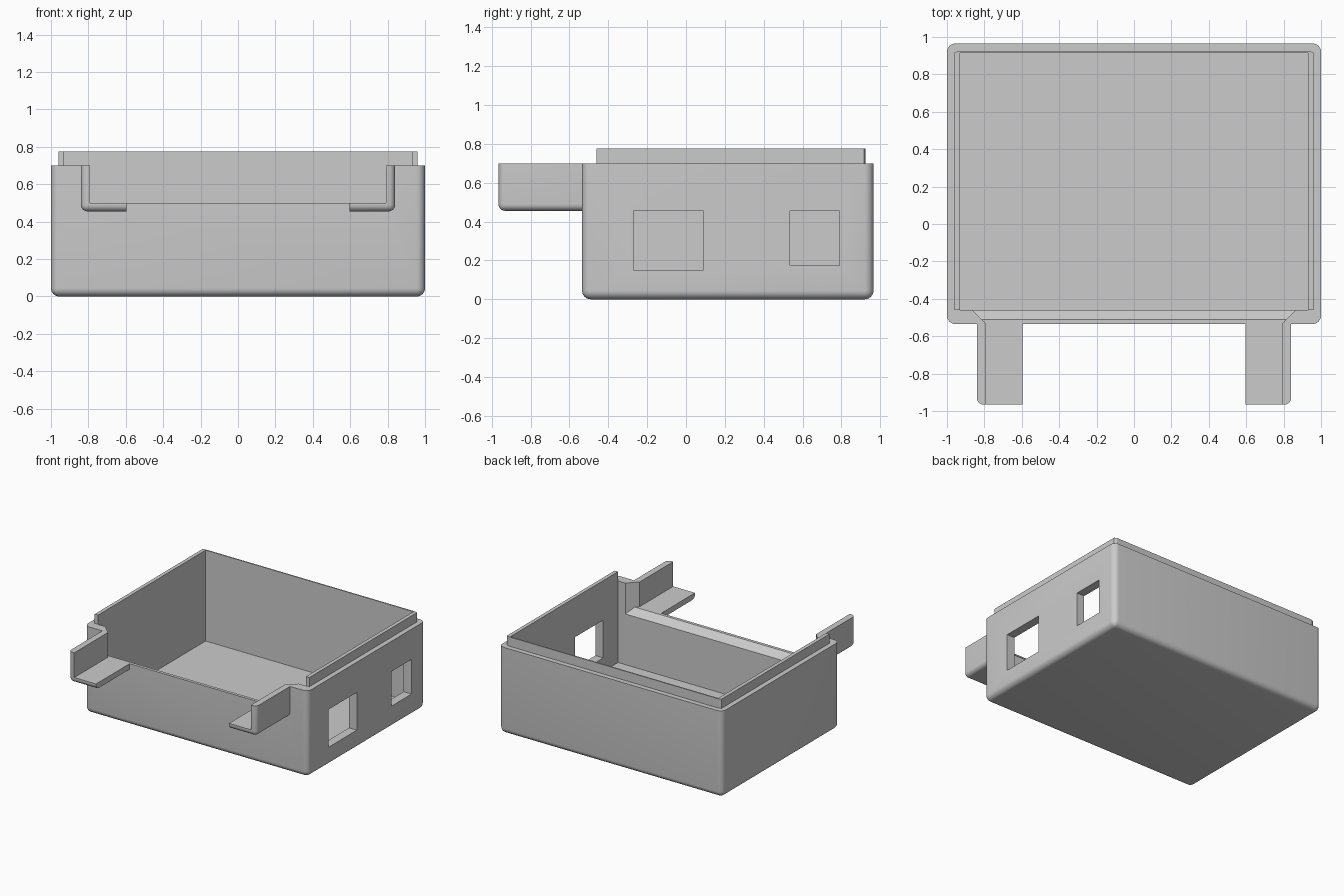
import bpy
import bmesh
import math

cube = bpy.data.objects.get("Cube")
if cube:
    bpy.data.objects.remove(cube, do_unlink=True)

grey = bpy.data.materials.new("light grey plastic")
grey.use_nodes = True
COLOUR = (0.6, 0.6, 0.6, 1)
grey.diffuse_color = COLOUR
grey.node_tree.nodes["Principled BSDF"].inputs["Base Color"].default_value = COLOUR


def finish(name, bm):
    bmesh.ops.recalc_face_normals(bm, faces=bm.faces)
    mesh = bpy.data.meshes.new(name)
    bm.to_mesh(mesh)
    bm.free()
    mesh.materials.append(grey)
    obj = bpy.data.objects.new(name, mesh)
    bpy.context.collection.objects.link(obj)
    return obj


def block(name, low, high, radius=0, rounded=None):
    """Box between two corners; rounded(a, b) picks the edges to fillet."""
    bm = bmesh.new()
    bmesh.ops.create_cube(bm, size=1)
    for v in bm.verts:
        for i in range(3):
            v.co[i] = high[i] if v.co[i] > 0 else low[i]
    if rounded:
        edges = [e for e in bm.edges if rounded(e.verts[0].co, e.verts[1].co)]
        bmesh.ops.bevel(bm, geom=edges, offset=radius, segments=6,
                        profile=0.5, affect='EDGES')
    return finish(name, bm)


def loft(name, rings):
    """Closed solid through rings of equal point count."""
    bm = bmesh.new()
    loops = [[bm.verts.new(p) for p in ring] for ring in rings]
    n = len(loops[0])
    for a, b in zip(loops, loops[1:]):
        for i in range(n):
            j = (i + 1) % n
            bm.faces.new((a[i], a[j], b[j], b[i]))
    bm.faces.new(loops[0])
    bm.faces.new(loops[-1])
    return finish(name, bm)


def cut(target, cutter):
    mod = target.modifiers.new("cut", 'BOOLEAN')
    mod.operation = 'DIFFERENCE'
    mod.solver = 'EXACT'
    mod.object = cutter
    bpy.context.view_layer.objects.active = target
    bpy.ops.object.modifier_apply(modifier=mod.name)
    bpy.data.objects.remove(cutter, do_unlink=True)


def smooth(obj):
    bpy.ops.object.select_all(action='DESELECT')
    obj.select_set(True)
    bpy.context.view_layer.objects.active = obj
    bpy.ops.object.shade_smooth_by_angle(angle=math.radians(30))


FRONT, BACK, RIM = -0.535, 0.965, 0.70
IN_X, IN_FRONT, IN_BACK = 0.93, -0.46, 0.915

# Tray with rounded upright corners and bottom edges
tray = block("tray", (-1, FRONT, 0), (1, BACK, RIM), 0.045,
             lambda a, b: min(a.z, b.z) < 0.01)
cut(tray, block("cavity_cutter", (-IN_X, IN_FRONT, 0.04), (IN_X, IN_BACK, 1)))

# Front opening, flaring towards the inside
sections = [(-0.6, 0.79, 0.5), (FRONT, 0.79, 0.5), (-0.51, 0.815, 0.5),
            (-0.45, 0.875, 0.44), (-0.4, 0.875, 0.44)]
cut(tray, loft("opening_cutter", [
    [(-x, y, z), (x, y, z), (x, y, 1), (-x, y, 1)] for y, x, z in sections]))

# Two rectangular ports in the left wall
for y0, y1, z0 in [(-0.27, 0.09, 0.15), (0.535, 0.79, 0.175)]:
    cut(tray, block("port_cutter", (0.85, y0, z0), (1.1, y1, 0.455)))
smooth(tray)

# Thin raised lip on the side and back walls
half = [(IN_X, IN_FRONT), (0.96, IN_FRONT), (0.96, IN_BACK), (0.94, 0.925)]
outline = half + [(-x, y) for x, y in reversed(half)]
outline += [(-IN_X, IN_BACK), (IN_X, IN_BACK)]
loft("rim_lip", [[(x, y, z) for x, y in outline] for z in (RIM, 0.775)])

# Mirrored L-shaped arms reaching forward
for side, name in ((1, "left_arm"), (-1, "right_arm")):
    def span(a, b):
        return sorted((side * a, side * b))

    def arm_edge(a, b):
        outer = a.x * side > 0.8 and b.x * side > 0.8
        end = a.y < -0.9 and b.y < -0.9
        low = a.z < 0.5 and b.z < 0.5
        return outer + end + low == 2

    x0, x1 = span(0.595, 0.84)
    arm = block(name, (x0, -0.965, 0.455), (x1, FRONT, RIM), 0.035, arm_edge)
    x0, x1 = span(0.4, 0.79)
    cut(arm, block("arm_cutter", (x0, -1.1, 0.5), (x1, -0.4, 1)))
    smooth(arm)
